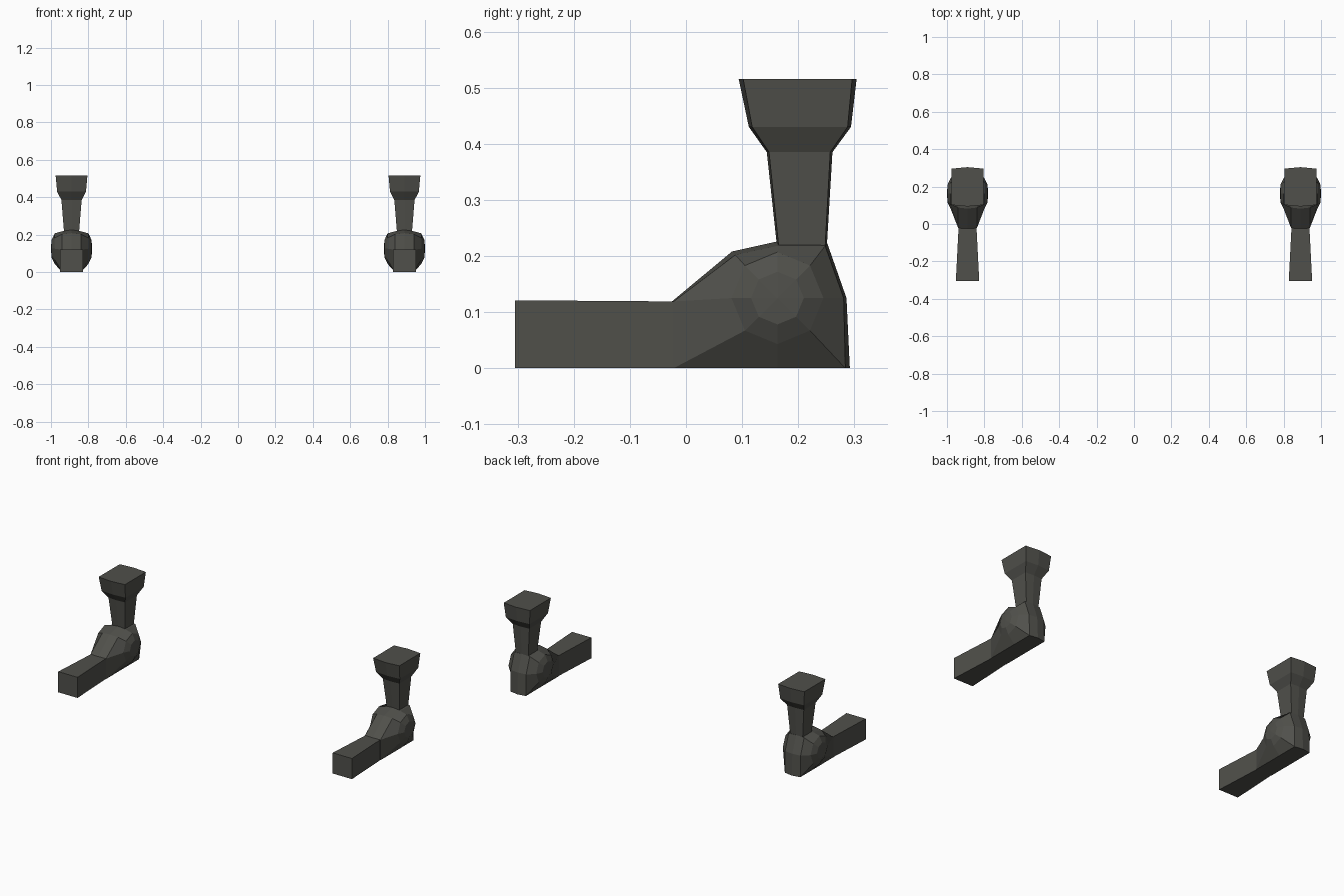
import bpy, bmesh, math

if "Cube" in bpy.data.objects:
    bpy.data.objects.remove(bpy.data.objects["Cube"])

FOOT_X = 0.89

grey = bpy.data.materials.new("dark warm grey")
grey.diffuse_color = (0.080, 0.080, 0.070, 1)
grey.use_nodes = True
grey.node_tree.nodes["Principled BSDF"].inputs["Base Color"].default_value = grey.diffuse_color


def loft(name, rings, caps=(True, True)):
    """Skin a list of equal-length rings; mirror the result to the other foot."""
    bm = bmesh.new()
    loops = [[bm.verts.new((x + FOOT_X, y, z)) for x, y, z in r] for r in rings]
    n = len(loops[0])
    for a, b in zip(loops, loops[1:]):
        for i in range(n):
            j = (i + 1) % n
            bm.faces.new((a[i], a[j], b[j], b[i]))
    for use, loop in zip(caps, (loops[0], loops[-1])):
        if use == "fan":
            c = bm.verts.new((FOOT_X + math.copysign(0.11, loop[0].co.x - FOOT_X), 0.163, 0.125))
            for i in range(n):
                bm.faces.new((loop[i], loop[(i + 1) % n], c))
        elif use:
            bm.faces.new(loop)
    bmesh.ops.recalc_face_normals(bm, faces=bm.faces[:])
    me = bpy.data.meshes.new(name)
    bm.to_mesh(me)
    bm.free()
    me.materials.append(grey)
    ob = bpy.data.objects.new(name, me)
    bpy.context.collection.objects.link(ob)
    pivot = ob.modifiers.new("other side", 'MIRROR')
    pivot.use_axis[0] = True
    return ob


# Toe bar: a box widening toward the front
def bar(y, w, h):
    return [(-w, y, 0), (w, y, 0), (w, y, h), (-w, y, h)]


loft("toe_bar", [bar(-0.305, 0.0625, 0.121), bar(-0.02, 0.048, 0.119)])

# Ankle: a side outline bulging out to an eight-sided joint on each side
outline = [(0.281, 0.125), (0.248, 0.218), (0.163, 0.218), (0.088, 0.202),
           (-0.022, 0.119), (-0.022, 0), (0.163, 0), (0.284, 0)]
middle = [(0.286, 0.125), (0.252, 0.222), (0.163, 0.226), (0.082, 0.208),
          (-0.025, 0.119), (-0.025, 0), (0.163, 0), (0.292, 0)]


def disc(x, r):
    return [(x, 0.163 + r * math.cos(k * math.pi / 4), 0.125 + r * math.sin(k * math.pi / 4))
            for k in range(8)]


def ankle_side(s):
    return [disc(s * 0.107, 0.047), disc(s * 0.09, 0.082),
            [(s * 0.05, y, z) for y, z in outline]]


loft("ankle", ankle_side(1) + [[(0, y, z) for y, z in middle]] + ankle_side(-1)[::-1],
     ("fan", "fan"))


# Shin post: six-sided section with slightly pointed front and back
def section(z, w, y0, y1, p):
    return [(-w, y0 + p, z), (0, y0, z), (w, y0 + p, z),
            (w, y1 - p, z), (0, y1, z), (-w, y1 - p, z)]


loft("shin_post", [section(0.20, 0.039, 0.164, 0.250, 0.003),
                   section(0.385, 0.054, 0.144, 0.261, 0.004),
                   section(0.43, 0.077, 0.112, 0.294, 0.006),
                   section(0.515, 0.085, 0.094, 0.304, 0.008)])
